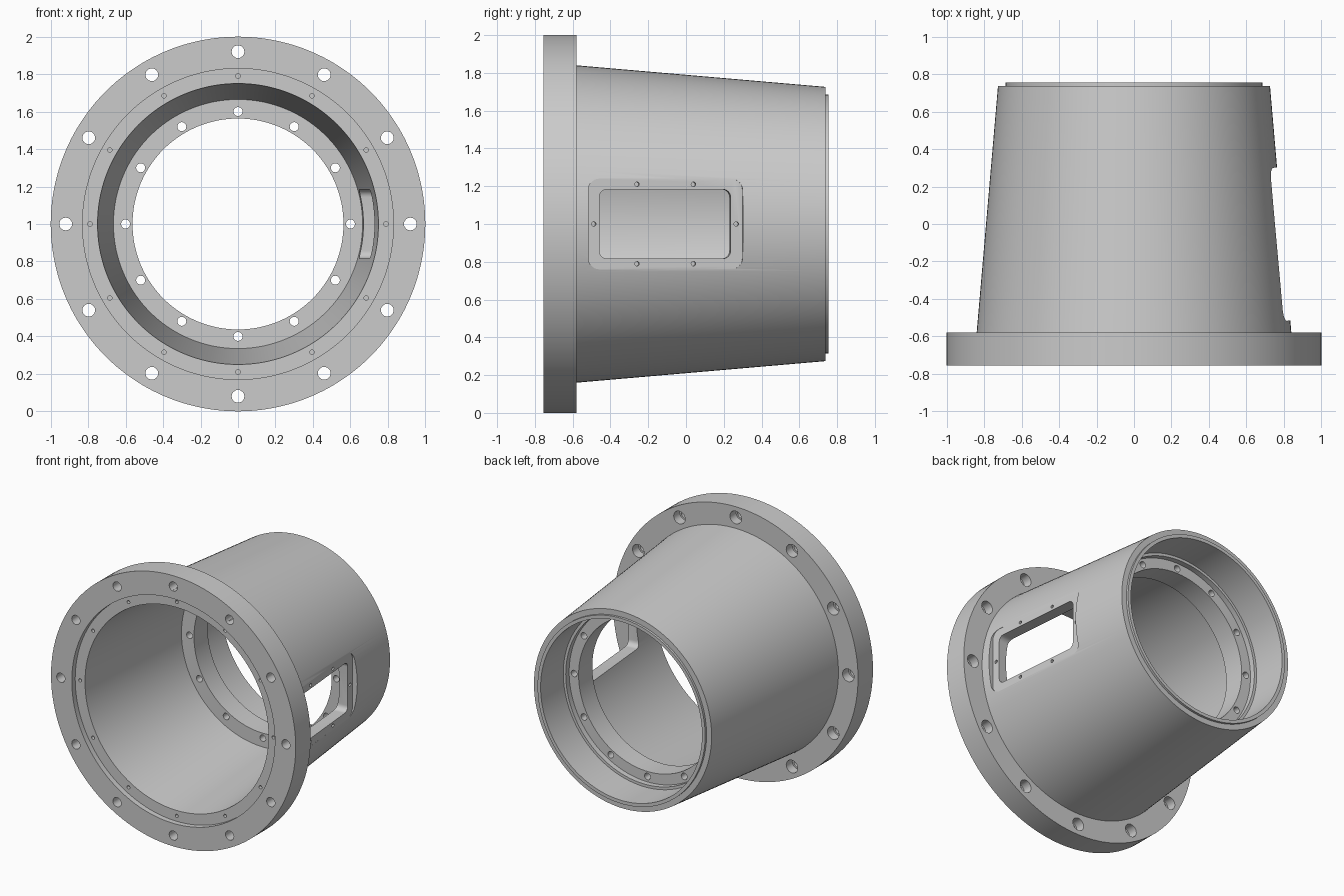
import bpy, bmesh
from math import sin, cos, pi, radians
from mathutils import Matrix, Vector

if "Cube" in bpy.data.objects:
    bpy.data.objects.remove(bpy.data.objects["Cube"])

CENTRE_Z = 1.0


def make_object(name, bm):
    bmesh.ops.recalc_face_normals(bm, faces=bm.faces)
    mesh = bpy.data.meshes.new(name)
    bm.to_mesh(mesh)
    bm.free()
    ob = bpy.data.objects.new(name, mesh)
    bpy.context.collection.objects.link(ob)
    return ob


def lathe(name, profile, segments=144):
    """Revolve a closed (radius, y) profile around the horizontal y axis."""
    bm = bmesh.new()
    rings = []
    for i in range(segments):
        a = 2 * pi * i / segments
        rings.append([bm.verts.new((r * cos(a), y, CENTRE_Z + r * sin(a))) for r, y in profile])
    n = len(profile)
    for i in range(segments):
        p, q = rings[i], rings[(i + 1) % segments]
        for j in range(n):
            k = (j + 1) % n
            bm.faces.new((p[j], p[k], q[k], q[j]))
    return make_object(name, bm)


def add_cylinder(bm, radius, length, matrix, segments=24):
    bmesh.ops.create_cone(bm, cap_ends=True, segments=segments, radius1=radius,
                          radius2=radius, depth=length, matrix=matrix)


def hole_circle(name, circle, radius, y0, y1, count=12):
    """Ring of drill cutters parallel to the y axis."""
    bm = bmesh.new()
    for i in range(count):
        a = 2 * pi * i / count
        at = Matrix.Translation((circle * cos(a), (y0 + y1) / 2, CENTRE_Z + circle * sin(a)))
        add_cylinder(bm, radius, y1 - y0, at @ Matrix.Rotation(pi / 2, 4, 'X'))
    return make_object(name, bm)


# Frame of the side opening: flat pad parallel to the tapered wall
PAD = Matrix.Translation((0.762, -0.11, CENTRE_Z)) @ Matrix.Rotation(radians(5), 4, 'Z')


def rounded_prism(name, y0, y1, half_z, corner, x0, x1, steps=8):
    """Rounded rectangle in the pad plane, extruded along the pad normal."""
    bm = bmesh.new()
    corners = [(y1, 1), (y0, 1), (y0, -1), (y1, -1)]
    outline = []
    for q, (y, s) in enumerate(corners):
        cy = y - corner if y == y1 else y + corner
        cz = s * (half_z - corner)
        for i in range(steps + 1):
            a = pi / 2 * (q + i / steps)
            outline.append((cy + corner * cos(a), cz + corner * sin(a)))
    low = [bm.verts.new(PAD @ Vector((x0, y + 0.11, z))) for y, z in outline]
    high = [bm.verts.new(PAD @ Vector((x1, y + 0.11, z))) for y, z in outline]
    bm.faces.new(low)
    bm.faces.new(high)
    n = len(outline)
    for i in range(n):
        j = (i + 1) % n
        bm.faces.new((low[i], low[j], high[j], high[i]))
    return make_object(name, bm)


# Tapered housing with front flange, internal bolt ring and rear lip
housing = lathe("flanged_housing", [
    (0.83, -0.755), (1.0, -0.755), (1.0, -0.58), (0.84, -0.58),
    (0.726, 0.738), (0.685, 0.738), (0.685, 0.755), (0.66, 0.755),
    (0.66, 0.49), (0.64, 0.49), (0.64, 0.45), (0.563, 0.45),
    (0.563, 0.29), (0.665, 0.29), (0.75, -0.715), (0.83, -0.715)])

# Side opening with its recessed cover seat
cutters = [
    rounded_prism("cover_seat_cutter", -0.52, 0.30, 0.24, 0.06, 0.0, 0.3),
    rounded_prism("window_cutter", -0.46, 0.237, 0.183, 0.04, -0.3, 0.3),
]

# Flange bolts, rear counterbores, front ring screws and inner ring bolts
cutters += [
    hole_circle("flange_hole_cutter", 0.92, 0.034, -0.8, -0.5),
    hole_circle("counterbore_cutter", 0.92, 0.047, -0.65, -0.5),
    hole_circle("front_screw_cutter", 0.79, 0.012, -0.74, -0.65),
    hole_circle("inner_ring_cutter", 0.60, 0.024, 0.2, 0.52),
]

# Cover screw holes around the opening
bm = bmesh.new()
for y, z in [(-0.49, 0), (0.268, 0)] + [(y, z) for y in (-0.26, 0.04) for z in (-0.21, 0.21)]:
    at = PAD @ Matrix.Translation((0, y + 0.11, z))
    add_cylinder(bm, 0.012, 0.08, at @ Matrix.Rotation(pi / 2, 4, 'Y'), 16)
cutters.append(make_object("cover_screw_cutter", bm))

bpy.context.view_layer.objects.active = housing
for cutter in cutters:
    cutter.hide_render = True
    mod = housing.modifiers.new(cutter.name, 'BOOLEAN')
    mod.operation = 'DIFFERENCE'
    mod.solver = 'EXACT'
    mod.object = cutter
    bpy.ops.object.modifier_apply(modifier=mod.name)
    bpy.data.objects.remove(cutter)

bpy.ops.object.select_all(action='DESELECT')
housing.select_set(True)
bpy.context.view_layer.objects.active = housing
bpy.ops.object.shade_smooth_by_angle(angle=radians(30))
